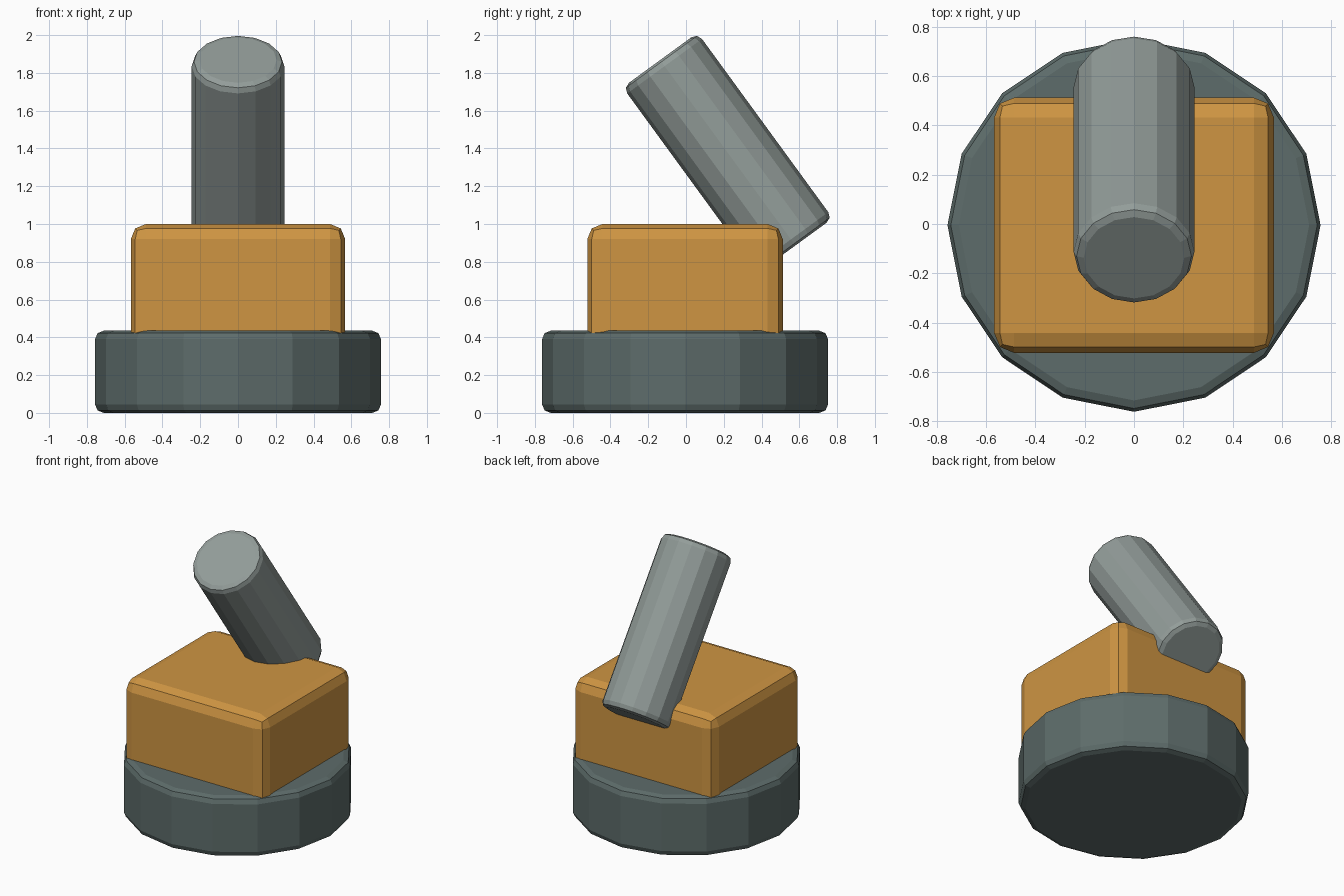
import bpy
import math

default = bpy.data.objects.get("Cube")
if default:
    bpy.data.objects.remove(default, do_unlink=True)


def material(name, colour):
    mat = bpy.data.materials.new(name)
    mat.use_nodes = True
    rgba = (*colour, 1)
    mat.diffuse_color = rgba
    mat.node_tree.nodes["Principled BSDF"].inputs["Base Color"].default_value = rgba
    return mat


def finish(name, mat, bevel):
    """Name the active part, colour it and round its edges in two flat steps."""
    obj = bpy.context.object
    obj.name = obj.data.name = name
    obj.data.materials.append(mat)
    mod = obj.modifiers.new("Rounded edges", 'BEVEL')
    mod.width = bevel
    mod.segments = 2
    mod.limit_method = 'ANGLE'
    mod.angle_limit = math.radians(40)
    return obj


dark_grey = material("dark slate grey", (0.11, 0.15, 0.145))
orange = material("warm orange", (0.62, 0.30, 0.055))
light_grey = material("light steel grey", (0.29, 0.335, 0.32))

# Round base
bpy.ops.mesh.primitive_cylinder_add(vertices=16, radius=0.757, depth=0.435,
                                    location=(0, -0.005, 0.2175))
finish("base", dark_grey, 0.045)

# Block on the base, its foot sunk slightly into it
bpy.ops.mesh.primitive_cube_add(size=1, location=(0, -0.005, 0.66))
bpy.context.object.scale = (1.135, 1.035, 0.68)
bpy.ops.object.transform_apply(location=False, rotation=False, scale=True)
finish("body_block", orange, 0.08)

# Tilted tube, leaning toward the front and through the back of the block
bpy.ops.mesh.primitive_cylinder_add(vertices=16, radius=0.245, depth=1.215,
                                    location=(0, 0.221, 1.377),
                                    rotation=(math.radians(36.1), 0, 0))
finish("tilted_tube", light_grey, 0.04)
